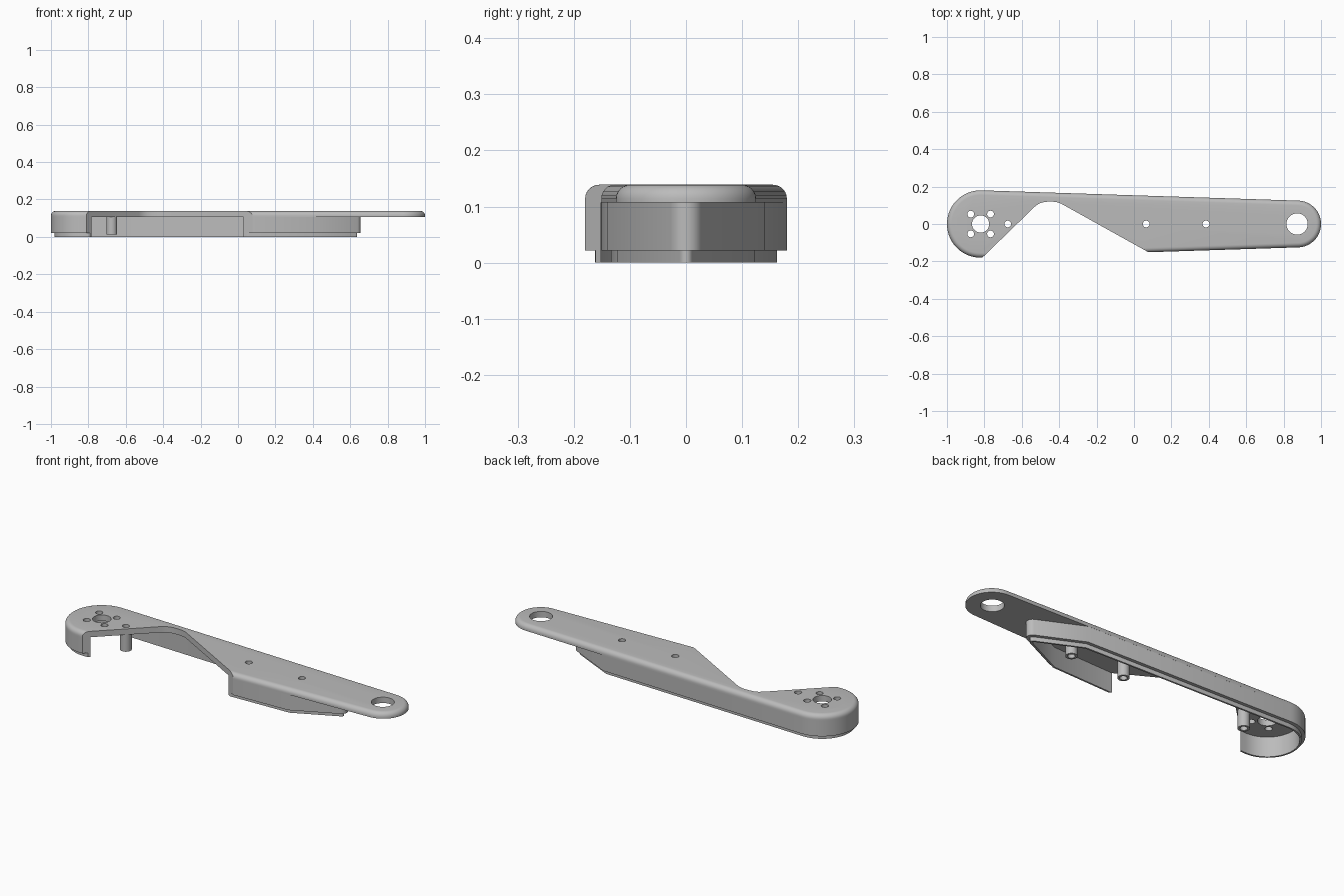
import bpy, bmesh
from math import pi, sin, cos, asin
from mathutils import Vector

if "Cube" in bpy.data.objects:
    bpy.data.objects.remove(bpy.data.objects["Cube"], do_unlink=True)

TOP, PLATE, STEP = 0.139, 0.107, 0.022     # heights of plate top, plate underside, wall foot
LX, LR = -0.82, 0.18                       # large round end
RX, RR = 0.875, 0.125                      # small round end
TILT = asin((LR - RR) / (RX - LX))         # taper of the long sides

grey = bpy.data.materials.new("plain_grey")
grey.use_nodes = True
grey.diffuse_color = (0.5, 0.5, 0.5, 1)
bsdf = grey.node_tree.nodes["Principled BSDF"]
bsdf.inputs["Base Color"].default_value = (0.5, 0.5, 0.5, 1)
bsdf.inputs["Roughness"].default_value = 0.6


def arc(cx, cy, r, a0, a1, n):
    return [Vector((cx + r * cos(a0 + (a1 - a0) * i / n),
                    cy + r * sin(a0 + (a1 - a0) * i / n))) for i in range(n + 1)]


def circle(cx, cy, r, n=32):
    return arc(cx, cy, r, 0, 2 * pi, n)[:-1]


def inset(loop, d):
    """Move a counter-clockwise outline inward by d with mitred corners."""
    out = []
    for i, p in enumerate(loop):
        a = (p - loop[i - 1]).normalized()
        b = (loop[(i + 1) % len(loop)] - p).normalized()
        na, nb = Vector((-a.y, a.x)), Vector((-b.y, b.x))
        m = (na + nb).normalized()
        out.append(p + m * d / m.dot(na))
    return out


def loft(bm, sections, closed=False):
    """Skin (outline, height) sections; cap the ends unless the section list is closed."""
    rings = [[bm.verts.new((p.x, p.y, z)) for p in loop] for loop, z in sections]
    pairs = list(zip(rings, rings[1:]))
    if closed:
        pairs.append((rings[-1], rings[0]))
    for low, high in pairs:
        n = len(low)
        for i in range(n):
            j = (i + 1) % n
            bm.faces.new((low[i], low[j], high[j], high[i]))
    if not closed:
        bm.faces.new(rings[0][::-1])
        bm.faces.new(rings[-1])


def finish(name, bm):
    bmesh.ops.recalc_face_normals(bm, faces=bm.faces)
    mesh = bpy.data.meshes.new(name)
    bm.to_mesh(mesh)
    bm.free()
    mesh.materials.append(grey)
    obj = bpy.data.objects.new(name, mesh)
    bpy.context.collection.objects.link(obj)
    return obj


def activate(obj):
    bpy.ops.object.select_all(action='DESELECT')
    obj.select_set(True)
    bpy.context.view_layer.objects.active = obj


def cut(obj, cutter):
    mod = obj.modifiers.new("cut", 'BOOLEAN')
    mod.operation, mod.solver, mod.object = 'DIFFERENCE', 'EXACT', cutter
    activate(obj)
    bpy.ops.object.modifier_apply(modifier=mod.name)


def smooth(obj):
    activate(obj)
    bpy.ops.object.shade_smooth_by_angle(angle=0.5)


# Top plate: tapered outline with a rounded upper edge
side = pi / 2 - TILT
left_arc = arc(LX, 0, LR, side, 2 * pi - side, 40)
outline = left_arc + arc(RX, 0, RR, -side, side, 32)
FILLET = 0.025
sections = [(outline, PLATE)]
for k in range(7):
    a = k / 6 * pi / 2
    sections.append((inset(outline, FILLET * (1 - cos(a))), TOP - FILLET + FILLET * sin(a)))
bm = bmesh.new()
loft(bm, sections)
plate = finish("top_plate", bm)

# Side wall with a stepped-in lip, closing to a rounded point under the plate
bend = Vector((0.4, 0.14))
tip = arc(0.625, 0, 0.03, -1.127, 1.127, 10)
wall_line = left_arc + [Vector((bend.x, -bend.y))] + tip + [bend]
profile = [(0, PLATE), (0, STEP), (0.018, STEP), (0.018, 0), (0.027, 0), (0.027, PLATE)]
bm = bmesh.new()
loft(bm, [(inset(wall_line, d), z) for d, z in profile], closed=True)
wall = finish("side_wall", bm)

# Notch through the front side
notch = [Vector(p) for p in (
    (-1.007, -0.37), (0.468, -0.37), (0.07, -0.147), (-0.39, 0.109), (-0.41, 0.116),
    (-0.43, 0.119), (-0.465, 0.119), (-0.487, 0.116), (-0.51, 0.108), (-0.53, 0.093),
    (-0.807, -0.176))]
bm = bmesh.new()
loft(bm, [(notch, -0.1), (notch, 0.3)])
notch_cutter = finish("notch_cutter", bm)

# Bosses under the screw holes
SCREWS = (-0.675, 0.065, 0.385)
SMALL = 0.018
for i, x in enumerate(SCREWS):
    bm = bmesh.new()
    outer, inner = circle(x, 0, 0.029), circle(x, 0, SMALL)
    loft(bm, [(outer, PLATE), (outer, 0.012), (inner, 0.012), (inner, PLATE)], closed=True)
    smooth(finish(f"screw_boss_{i + 1}", bm))

# Holes: screw holes, hub pattern and the large end hole
holes = [(x, 0, SMALL) for x in SCREWS] + [(LX, 0, 0.046), (0.872, 0, 0.057)]
holes += [(LX + sx * 0.053, sy * 0.053, SMALL) for sx in (-1, 1) for sy in (-1, 1)]
bm = bmesh.new()
for x, y, r in holes:
    ring = circle(x, y, r)
    loft(bm, [(ring, 0.05), (ring, 0.3)])
hole_cutter = finish("hole_cutter", bm)

cut(plate, notch_cutter)
cut(plate, hole_cutter)
cut(wall, notch_cutter)
for cutter in (notch_cutter, hole_cutter):
    bpy.data.objects.remove(cutter, do_unlink=True)
smooth(plate)
smooth(wall)
